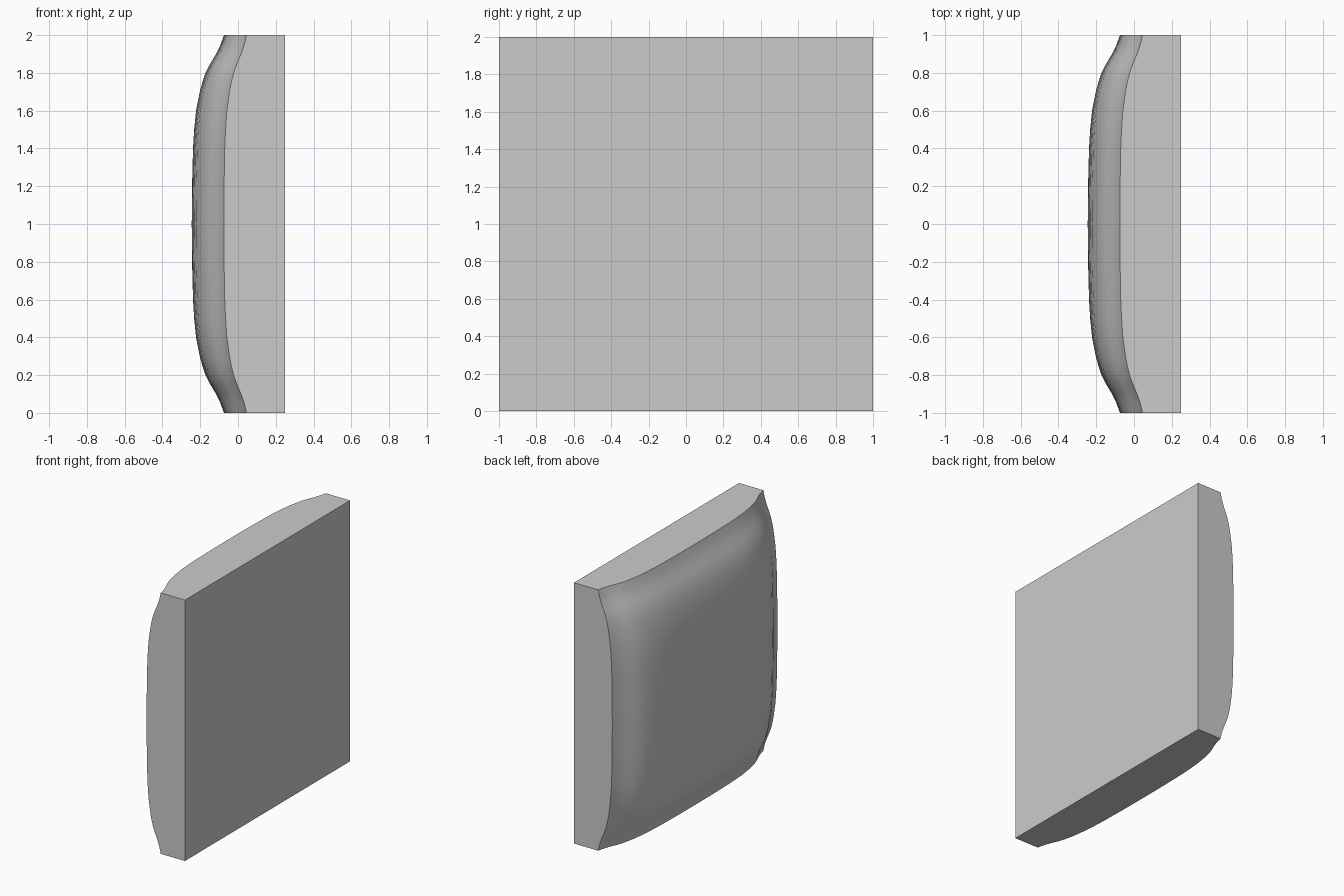
import bpy, bmesh, math

cube = bpy.data.objects.get("Cube")
if cube:
    bpy.data.objects.remove(cube, do_unlink=True)

# Single light grey material
grey = bpy.data.materials.new("light grey")
grey.use_nodes = True
colour = (0.6, 0.6, 0.6, 1)
grey.diffuse_color = colour
grey.node_tree.nodes["Principled BSDF"].inputs["Base Color"].default_value = colour

BACK_X = 0.25
# Rise of the cushioned face: (distance from the rim, fraction of full height)
RISE = [(0, 0), (0.05, 0.10), (0.1, 0.24), (0.15, 0.42), (0.2, 0.57), (0.25, 0.67),
        (0.3, 0.75), (0.4, 0.865), (0.5, 0.925), (0.6, 0.96), (0.8, 0.99), (1, 1)]

# Stations across the whole width, mirrored about the middle
stations = [(d - 1, p) for d, p in RISE] + [(1 - d, p) for d, p in RISE[-2::-1]]


def depth(p, q):
    """Panel thickness where the two rise fractions are p and q."""
    return 0.205 + 0.12 * (p + q) + 0.05 * p * q


# Cushioned face as a grid of quads
bm = bmesh.new()
grid = [[bm.verts.new((BACK_X - depth(p, q), y, 1 + z)) for z, q in stations]
        for y, p in stations]
n = len(stations)
for i in range(n - 1):
    for j in range(n - 1):
        bm.faces.new((grid[i][j], grid[i][j + 1], grid[i + 1][j + 1], grid[i + 1][j]))

# Side walls run from the rim to the flat back, which is one capped face
rim = [e for e in bm.edges if e.is_boundary]
walls = bmesh.ops.extrude_edge_only(bm, edges=rim)["geom"]
for v in walls:
    if isinstance(v, bmesh.types.BMVert):
        v.co.x = BACK_X
back_edges = [e for e in bm.edges if e.is_boundary]
bmesh.ops.contextual_create(bm, geom=back_edges)
bmesh.ops.recalc_face_normals(bm, faces=bm.faces)

mesh = bpy.data.meshes.new("cushioned_panel")
bm.to_mesh(mesh)
bm.free()
mesh.materials.append(grey)
panel = bpy.data.objects.new("cushioned_panel", mesh)
bpy.context.collection.objects.link(panel)

# Smooth cushion, sharp rim
bpy.ops.object.select_all(action='DESELECT')
panel.select_set(True)
bpy.context.view_layer.objects.active = panel
bpy.ops.object.shade_smooth_by_angle(angle=math.radians(35))
